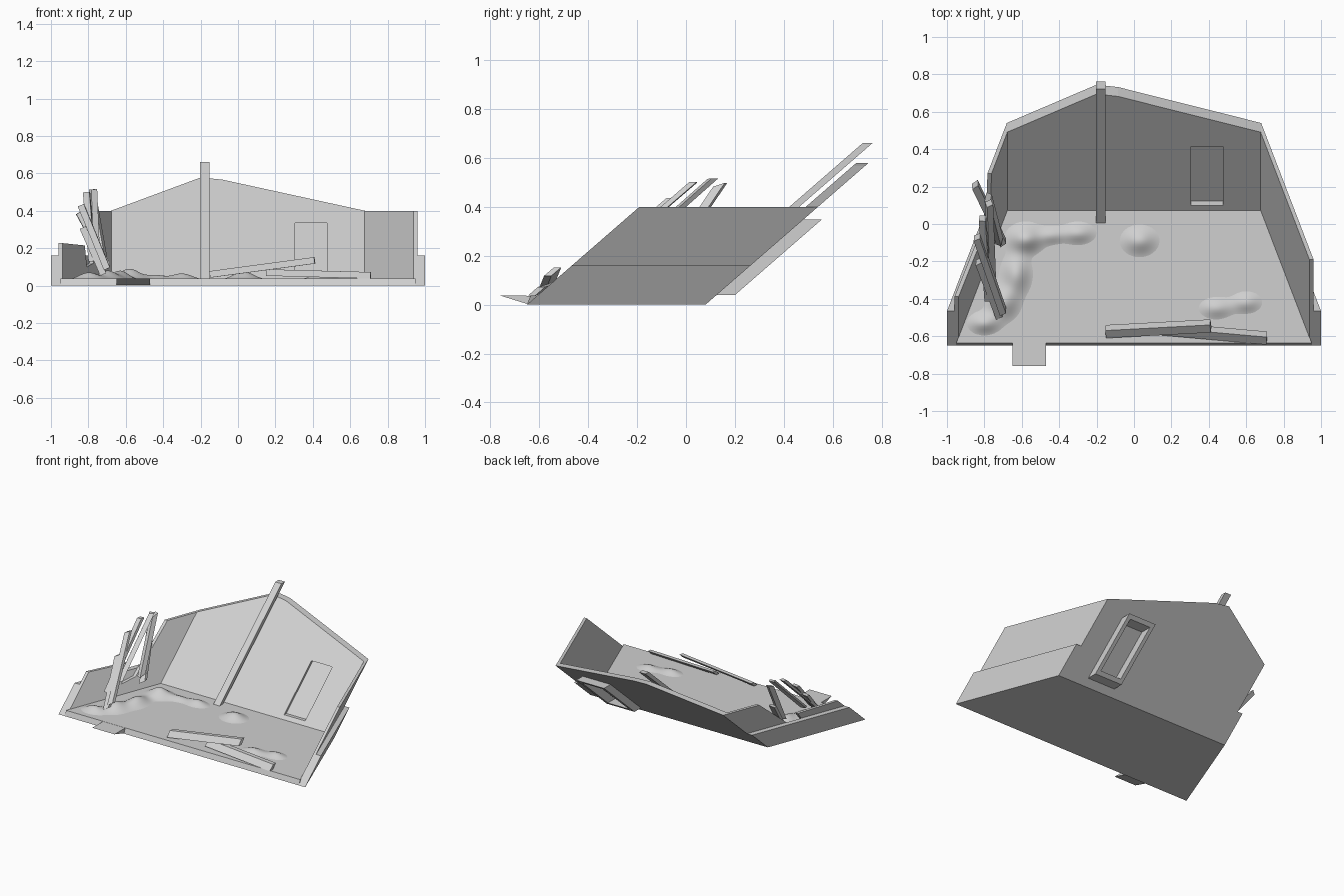
import bpy, bmesh, math
from mathutils import Vector

if "Cube" in bpy.data.objects:
    bpy.data.objects.remove(bpy.data.objects["Cube"])

LEAN = 1.15                       # the ruin is skewed backwards by height
FLOOR_Z = 0.037
FRONT, INNER, OUTER = -0.65, 0.03, 0.08

plaster = bpy.data.materials.new("plain grey")
plaster.use_nodes = True
grey = (0.63, 0.63, 0.63, 1)
plaster.diffuse_color = grey
plaster.node_tree.nodes["Principled BSDF"].inputs["Base Color"].default_value = grey


def finish(name, bm, lean=True):
    if lean:
        for v in bm.verts:
            v.co.y += LEAN * v.co.z
    bmesh.ops.recalc_face_normals(bm, faces=bm.faces)
    mesh = bpy.data.meshes.new(name)
    bm.to_mesh(mesh)
    bm.free()
    mesh.materials.append(plaster)
    obj = bpy.data.objects.new(name, mesh)
    bpy.context.collection.objects.link(obj)
    return obj


def loft(name, ring_a, ring_b, lean=True):
    """Solid between two matching rings of points."""
    bm = bmesh.new()
    a = [bm.verts.new(p) for p in ring_a]
    b = [bm.verts.new(p) for p in ring_b]
    bm.faces.new(a)
    bm.faces.new(b)
    n = len(a)
    for i in range(n):
        j = (i + 1) % n
        bm.faces.new((a[i], a[j], b[j], b[i]))
    return finish(name, bm, lean)


def box(name, x0, x1, y0, y1, z0, z1):
    ring = [(x0, y0), (x1, y0), (x1, y1), (x0, y1)]
    return loft(name, [(x, y, z0) for x, y in ring], [(x, y, z1) for x, y in ring])


def side_wall(name, side, profile, inset, thick):
    """Upright slab along the splayed side line; profile is (depth, height)."""
    def ring(offset):
        pts = []
        for y, z in profile:
            t = (y - FRONT) / (OUTER - FRONT)
            pts.append((side * (0.96 - 0.28 * t + offset), y, z))
        return pts
    return loft(name, ring(inset), ring(inset + thick))


def beam(name, start, end, w=0.03, h=0.035):
    a, b = Vector(start), Vector(end)
    for p in (a, b):
        p.y -= LEAN * p.z
    d = b - a
    rot = d.to_track_quat('Y', 'Z').to_matrix()
    ring = [(-w / 2, -h / 2), (w / 2, -h / 2), (w / 2, h / 2), (-w / 2, h / 2)]
    offs = [rot @ Vector((u, 0, v)) for u, v in ring]
    return loft(name, [a + o for o in offs], [b + o for o in offs])


# Floor slab with a splayed outline, and the doorstep wedge
loft("floor",
     [(-0.95, FRONT, 0), (0.95, FRONT, 0), (0.67, 0.05, 0), (-0.67, 0.05, 0)],
     [(-0.95, -0.678, FLOOR_Z), (0.95, -0.678, FLOOR_Z), (0.67, 0.05, FLOOR_Z), (-0.67, 0.05, FLOOR_Z)])
step = [(-0.76, FLOOR_Z), (-0.65, 0.003), (-0.62, 0.003), (-0.62, FLOOR_Z - 0.001)]
loft("doorstep", [(-0.65, y, z) for y, z in step], [(-0.47, y, z) for y, z in step], lean=False)

# Back wall with a gabled top
gable = [(-0.68, 0), (0.68, 0), (0.68, 0.4), (-0.085, 0.567), (-0.2, 0.578), (-0.68, 0.4)]
back = loft("back_wall", [(x, INNER, z) for x, z in gable], [(x, OUTER, z) for x, z in gable])

# Doorway cut through the back wall
cutter = box("doorway_cutter", 0.305, 0.475, -0.1, 0.2, 0.06, 0.335)
cutter.hide_render = True
cut = back.modifiers.new("doorway", 'BOOLEAN')
cut.operation = 'DIFFERENCE'
cut.solver = 'EXACT'
cut.object = cutter
bpy.context.view_layer.objects.active = back
bpy.ops.object.modifier_apply(modifier=cut.name)
bpy.data.objects.remove(cutter)

# Door leaf and the deep frame behind it
box("door", 0.304, 0.476, 0.055, 0.072, 0.058, 0.337)
for label, x0, x1 in (("left", 0.475, 0.503), ("right", 0.277, 0.305)):
    box("door_frame_" + label, x0, x1, 0.07, 0.155, 0.04, 0.347)
box("door_frame_head", 0.305, 0.475, 0.07, 0.155, 0.325, 0.347)
box("door_sill", 0.305, 0.475, 0.07, 0.155, 0.04, 0.062)

# Side walls: the left one whole, the right one broken in the middle
side_wall("left_wall", 1, [(FRONT, 0), (OUTER, 0), (OUTER, 0.4), (FRONT, 0.4)], -0.022, 0.022)
side_wall("right_wall", -1,
          [(FRONT, 0), (OUTER, 0), (OUTER, 0.4), (-0.19, 0.4), (-0.22, 0.12),
           (-0.31, 0.1), (-0.34, 0.215), (FRONT, 0.227)], -0.022, 0.022)

# Plinth bands along the outside
for label, side in (("left", 1), ("right", -1)):
    side_wall(label + "_plinth", side,
              [(FRONT, 0), (OUTER, 0), (OUTER, 0.16), (FRONT, 0.16)], 0, 0.04)

# Post leaning on the back wall
box("post", -0.203, -0.153, -0.037, 0.003, 0.02, 0.66)

# Fallen planks on the floor
beam("fallen_plank_1", (-0.15, -0.575, 0.06), (0.41, -0.545, 0.135))
beam("fallen_plank_2", (0.15, -0.56, 0.07), (0.71, -0.61, 0.055))

# Planks leaning over the broken wall
leaning = [
    ((-0.70, -0.47, 0.09), (-0.84, -0.07, 0.43)),
    ((-0.72, -0.49, 0.06), (-0.83, -0.20, 0.31)),
    ((-0.78, -0.40, 0.13), (-0.81, 0.03, 0.50)),
    ((-0.76, -0.28, 0.17), (-0.775, 0.11, 0.515)),
    ((-0.72, -0.09, 0.15), (-0.78, 0.14, 0.49)),
    ((-0.70, -0.10, 0.11), (-0.85, 0.21, 0.39)),
]
for i, (low, high) in enumerate(leaning):
    beam("leaning_plank_%d" % (i + 1), low, high)

# Soft rubble mounds: x, y, radius x, radius y, height
mounds = [
    (-0.80, -0.53, 0.10, 0.07, 0.04), (-0.70, -0.42, 0.10, 0.11, 0.05),
    (-0.63, -0.27, 0.09, 0.13, 0.05), (-0.58, -0.08, 0.11, 0.09, 0.06),
    (-0.44, -0.06, 0.09, 0.06, 0.025), (-0.30, -0.05, 0.11, 0.07, 0.035),
    (0.03, -0.09, 0.11, 0.09, 0.045),
    (0.44, -0.45, 0.11, 0.07, 0.03), (0.60, -0.42, 0.10, 0.07, 0.03),
]
bm = bmesh.new()
bmesh.ops.create_grid(bm, x_segments=120, y_segments=48, size=0.5)
for v in bm.verts:
    x, y = v.co.x * 1.62 - 0.1, v.co.y * 0.68 - 0.28
    height = sum(h * math.exp(-2 * (((x - mx) / rx) ** 2 + ((y - my) / ry) ** 2))
                 for mx, my, rx, ry, h in mounds)
    v.co = (x, y, FLOOR_Z - 0.007 + height)
buried = [f for f in bm.faces if max(v.co.z for v in f.verts) < FLOOR_Z - 0.002]
bmesh.ops.delete(bm, geom=buried, context='FACES')
rubble = finish("rubble_mounds", bm, lean=False)
for poly in rubble.data.polygons:
    poly.use_smooth = True
if sum(p.normal.z for p in rubble.data.polygons) < 0:
    rubble.data.flip_normals()
